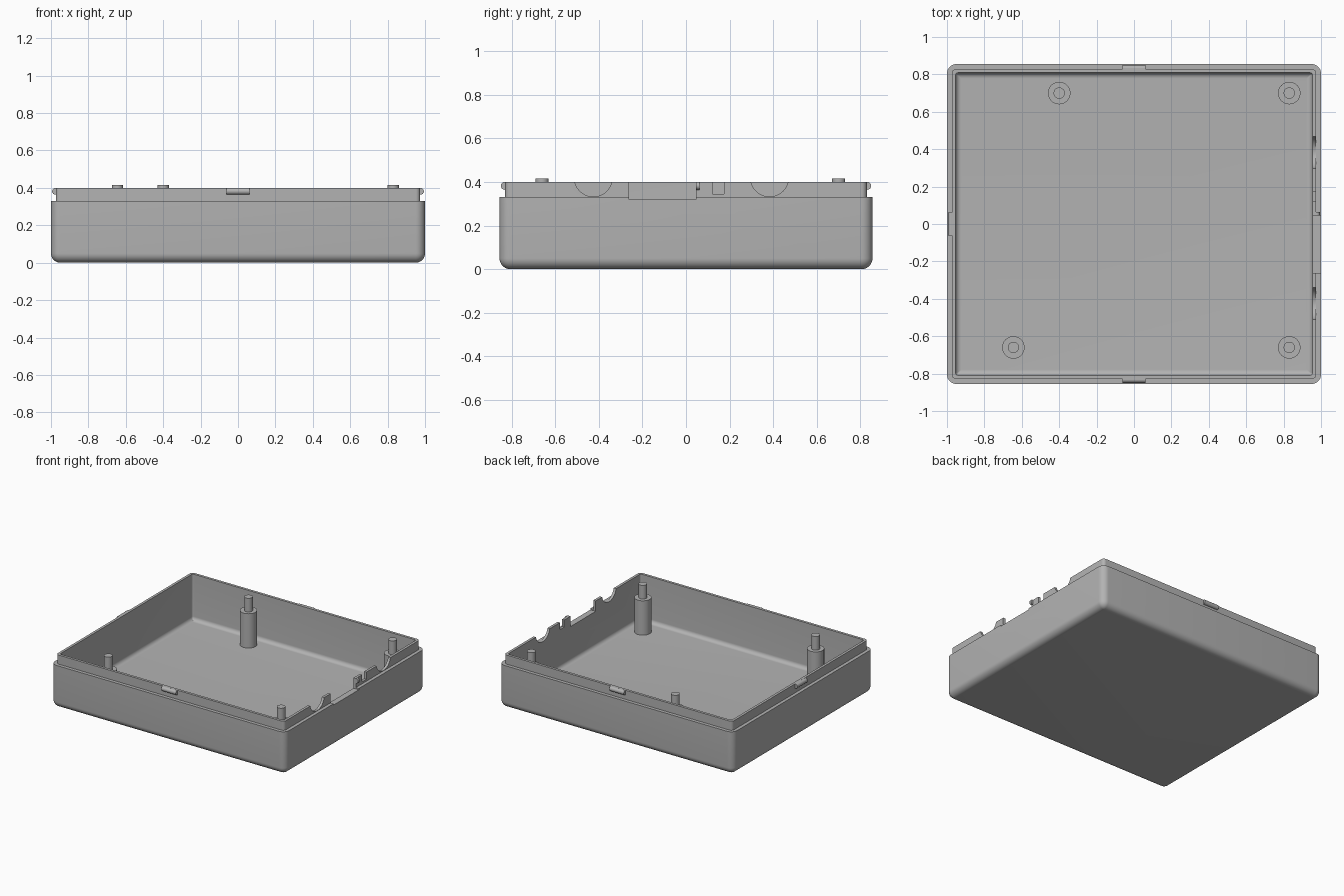
import bpy, bmesh
from math import sin, cos, pi
from mathutils import Matrix

cube = bpy.data.objects.get("Cube")
if cube:
    bpy.data.objects.remove(cube, do_unlink=True)

grey = bpy.data.materials.new("plain grey")
grey.use_nodes = True
grey.diffuse_color = (0.45, 0.45, 0.45, 1)
grey.node_tree.nodes["Principled BSDF"].inputs["Base Color"].default_value = grey.diffuse_color

HALF_X, HALF_Y = 1.0, 0.855
SHELF, TOP, FLOOR = 0.33, 0.40, 0.045
LIP, WALL = 0.026, 0.046


def finish(name, bm):
    bmesh.ops.recalc_face_normals(bm, faces=bm.faces)
    mesh = bpy.data.meshes.new(name)
    bm.to_mesh(mesh)
    bm.free()
    mesh.materials.append(grey)
    obj = bpy.data.objects.new(name, mesh)
    bpy.context.collection.objects.link(obj)
    return obj


def smooth(obj):
    bpy.ops.object.select_all(action="DESELECT")
    obj.select_set(True)
    bpy.context.view_layer.objects.active = obj
    bpy.ops.object.shade_smooth_by_angle(angle=pi / 6)


def ring(bm, inset, radius, z, steps=8):
    """Rounded rectangle, inset from the outer wall."""
    verts = []
    for quarter, (sx, sy) in enumerate([(1, 1), (-1, 1), (-1, -1), (1, -1)]):
        for i in range(steps + 1):
            a = (quarter + i / steps) * pi / 2
            verts.append(bm.verts.new((sx * (HALF_X - inset - radius) + radius * cos(a),
                                       sy * (HALF_Y - inset - radius) + radius * sin(a), z)))
    return verts


def cylinder(bm, radius, depth, matrix, segments=40):
    bmesh.ops.create_cone(bm, cap_ends=True, segments=segments, radius1=radius,
                          radius2=radius, depth=depth, matrix=matrix)


def box(bm, x, y, z):
    size = [b - a for a, b in (x, y, z)]
    centre = [(a + b) / 2 for a, b in (x, y, z)]
    bmesh.ops.create_cube(bm, size=1, matrix=Matrix.Translation(centre) @ Matrix.Diagonal((*size, 1)))


# Tray shell: outer fillet, shelf, lip, then down the inside to the floor
bm = bmesh.new()
R, r, N = 0.05, 0.03, 8
rings = []
for i in range(N + 1):
    a = i / N * pi / 2
    inset = R * (1 - sin(a))
    rings.append(ring(bm, inset, max(R - inset, 0.002), R * (1 - cos(a))))
rings.append(ring(bm, 0, R, SHELF))
rings.append(ring(bm, LIP, 0.024, SHELF))
rings.append(ring(bm, LIP, 0.024, TOP))
rings.append(ring(bm, WALL, 0.015, TOP))
for i in range(N + 1):
    a = i / N * pi / 2
    inset = r * (1 - cos(a))
    rings.append(ring(bm, WALL + inset, max(0.015 - inset, 0.002), FLOOR + r * (1 - sin(a))))
for low, high in zip(rings, rings[1:]):
    for i in range(len(low)):
        j = (i + 1) % len(low)
        bm.faces.new((low[i], low[j], high[j], high[i]))
bm.faces.new(rings[0])
bm.faces.new(rings[-1])
tray = finish("tray", bm)

# Connector openings in the +x wall
cutters = []
along_x = Matrix.Rotation(pi / 2, 4, "Y")
for y in (-0.425, 0.383):
    bm = bmesh.new()
    cylinder(bm, 0.0875, 0.2, Matrix.Translation((0.98, y, 0.42)) @ along_x, 64)
    cutters.append(finish("round_opening_cutter", bm))
for y, z in (((-0.262, 0.045), 0.32), ((0.122, 0.175), 0.345)):
    bm = bmesh.new()
    box(bm, (0.9, 1.1), y, (z, 0.5))
    cutters.append(finish("square_opening_cutter", bm))

bpy.context.view_layer.objects.active = tray
for cutter in cutters:
    mod = tray.modifiers.new("opening", "BOOLEAN")
    mod.operation = "DIFFERENCE"
    mod.solver = "EXACT"
    mod.object = cutter
    bpy.ops.object.modifier_apply(modifier=mod.name)
    bpy.data.objects.remove(cutter, do_unlink=True)
smooth(tray)

# Round snap ridges on the lip; the +x one is mostly cut away by the opening
RIDGE, RIDGE_Z = 0.018, 0.382
ridge_x, ridge_y = HALF_X - LIP + 0.002, HALF_Y - LIP + 0.002
along_y = Matrix.Rotation(pi / 2, 4, "X")
for name, place, turn, length in (
        ("front_snap", (0, -ridge_y), along_x, 0.125),
        ("back_snap", (0, ridge_y), along_x, 0.125),
        ("right_snap", (-ridge_x, 0), along_y, 0.125),
        ("left_snap", (ridge_x, 0.054), along_y, 0.018)):
    bm = bmesh.new()
    cylinder(bm, RIDGE, length, Matrix.Translation((*place, RIDGE_Z)) @ turn, 24)
    smooth(finish(name, bm))

# Mounting posts with a locating pin on each
SHOULDER, PIN_TOP, SUNK = 0.31, 0.415, 0.03
for name, x, y in (("back_right_post", -0.4, 0.70), ("back_left_post", 0.83, 0.70),
                   ("front_right_post", -0.645, -0.66), ("front_left_post", 0.83, -0.66)):
    bm = bmesh.new()
    for radius, low, high in ((0.06, SUNK, SHOULDER), (0.03, SHOULDER - 0.01, PIN_TOP)):
        cylinder(bm, radius, high - low, Matrix.Translation((x, y, (low + high) / 2)))
    smooth(finish(name, bm))
